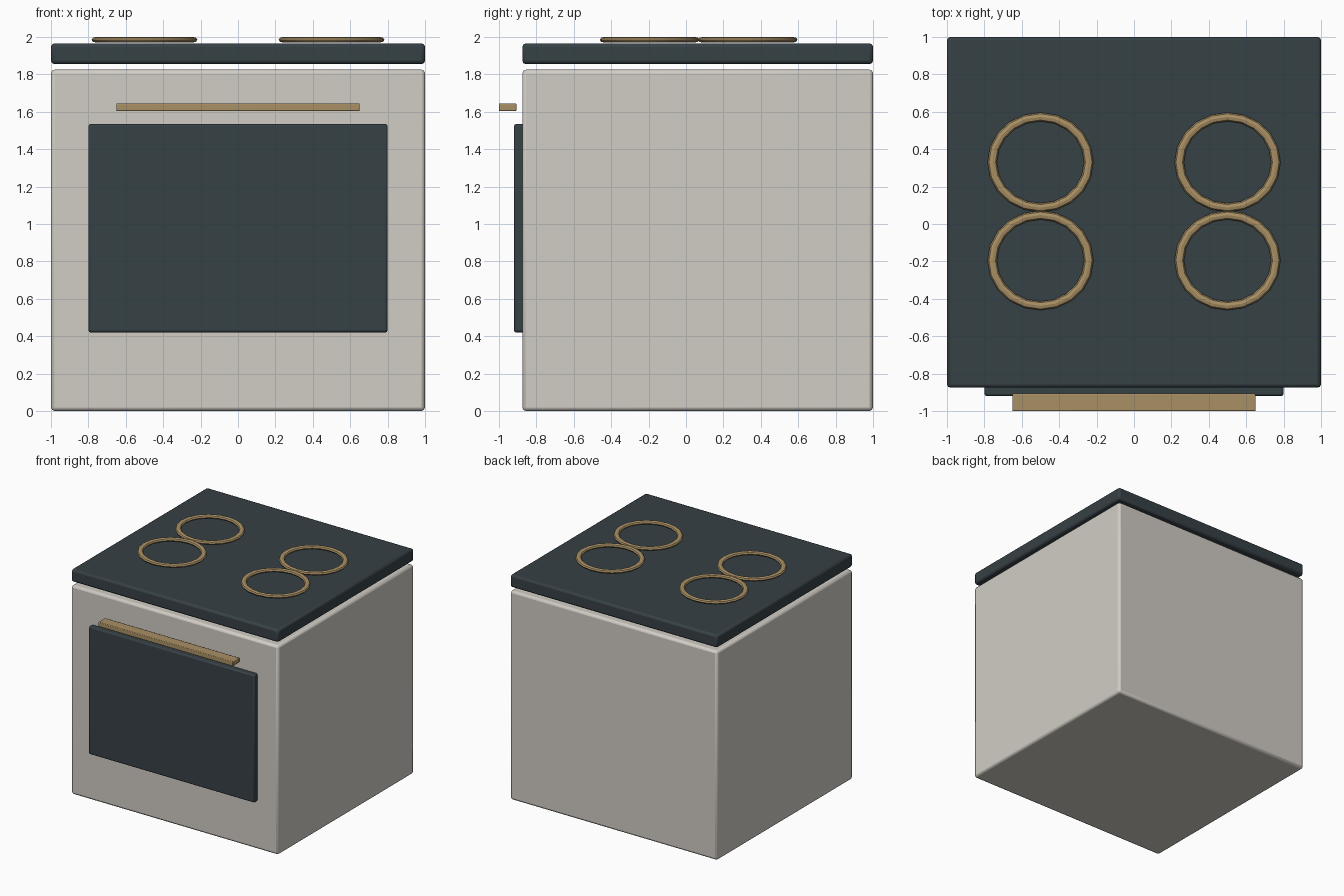
import bpy, bmesh
from math import radians

if "Cube" in bpy.data.objects:
    bpy.data.objects.remove(bpy.data.objects["Cube"])


def material(name, rgb):
    m = bpy.data.materials.new(name)
    m.diffuse_color = (*rgb, 1)
    m.use_nodes = True
    m.node_tree.nodes["Principled BSDF"].inputs["Base Color"].default_value = m.diffuse_color
    return m


CREAM = material("cream_enamel", (0.64, 0.61, 0.56))
DARK = material("dark_glass", (0.037, 0.052, 0.06))
BRASS = material("brass", (0.40, 0.28, 0.13))


def finish(ob, name, mat):
    ob.name = name
    ob.data.materials.append(mat)
    bpy.ops.object.shade_smooth_by_angle(angle=radians(40))


def box(name, x, y, z, mat, bevel):
    """Rounded box from (min, max) ranges on each axis."""
    ranges = (x, y, z)
    bpy.ops.mesh.primitive_cube_add(size=1, location=[(a + b) / 2 for a, b in ranges])
    ob = bpy.context.object
    ob.scale = [b - a for a, b in ranges]
    bpy.ops.object.transform_apply(location=False, rotation=False, scale=True)
    finish(ob, name, mat)
    mod = ob.modifiers.new("rounded_edges", 'BEVEL')
    mod.width, mod.segments = bevel, 2


# Cabinet, and hob slab floating just above it
box("oven_body", (-1, 1), (-0.875, 1), (0, 1.825), CREAM, 0.02)
box("cooktop", (-1, 1), (-0.875, 1), (1.855, 1.965), DARK, 0.018)

# Door panel and its handle bar
box("oven_door", (-0.8, 0.8), (-0.92, -0.86), (0.42, 1.535), DARK, 0.012)
box("door_handle", (-0.65, 0.65), (-1, -0.907), (1.604, 1.645), BRASS, 0.005)

# Four slightly flattened burner rings
for side, x in (("left", -0.5), ("right", 0.5)):
    for row, y in (("front", -0.195), ("back", 0.33)):
        bpy.ops.mesh.primitive_torus_add(
            major_radius=0.258, minor_radius=0.025,
            major_segments=20, minor_segments=8, location=(x, y, 1.985))
        ring = bpy.context.object
        ring.scale = (1, 0.94, 0.6)
        finish(ring, f"burner_ring_{row}_{side}", BRASS)
